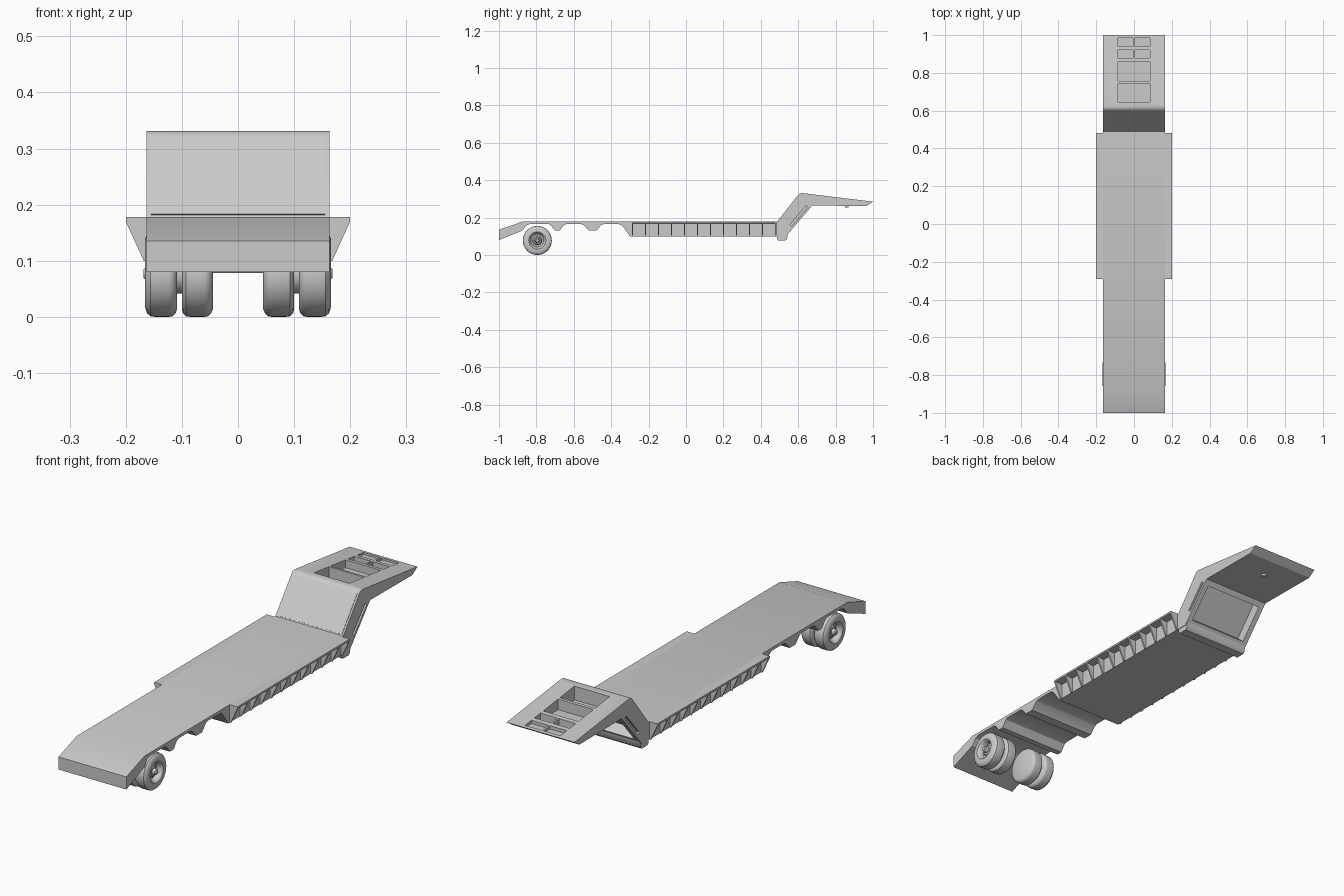
import bpy, bmesh, math
from mathutils import Vector

if "Cube" in bpy.data.objects:
    bpy.data.objects.remove(bpy.data.objects["Cube"])

W = 0.163      # half width of the chassis
DECK = 0.178   # deck height


def finish(name, bm, smooth=None):
    bmesh.ops.recalc_face_normals(bm, faces=bm.faces)
    me = bpy.data.meshes.new(name)
    bm.to_mesh(me)
    bm.free()
    ob = bpy.data.objects.new(name, me)
    bpy.context.collection.objects.link(ob)
    bpy.ops.object.select_all(action='DESELECT')
    bpy.context.view_layer.objects.active = ob
    ob.select_set(True)
    if smooth:
        bpy.ops.object.shade_smooth_by_angle(angle=math.radians(smooth))
    return ob


def extrude(name, pts, axis, a, b, smooth=None):
    """Closed profile extruded along x (pts are y,z) or y (pts are x,z)."""
    bm = bmesh.new()
    vs = [bm.verts.new((a, p, q) if axis == 'x' else (p, a, q)) for p, q in pts]
    face = bm.faces.new(vs)
    res = bmesh.ops.extrude_face_region(bm, geom=[face])
    move = Vector((b - a, 0, 0)) if axis == 'x' else Vector((0, b - a, 0))
    bmesh.ops.translate(bm, vec=move,
                        verts=[g for g in res['geom'] if isinstance(g, bmesh.types.BMVert)])
    return finish(name, bm, smooth)


def lathe(name, prof, y, z, side=1, seg=40):
    """Profile of (x, radius) points spun around an axle parallel to x."""
    bm = bmesh.new()
    vs = [bm.verts.new((side * x, y, z + r)) for x, r in prof]
    es = [bm.edges.new(p) for p in zip(vs, vs[1:])]
    bmesh.ops.spin(bm, geom=vs + es, cent=(0, y, z), axis=(1, 0, 0),
                   angle=2 * math.pi, steps=seg, use_duplicate=False)
    bmesh.ops.remove_doubles(bm, verts=bm.verts, dist=1e-5)
    return finish(name, bm, 35)


def cut(target, cutter):
    cutter.hide_render = True
    mod = target.modifiers.new("cut", 'BOOLEAN')
    mod.object = cutter
    mod.solver = 'EXACT'
    bpy.context.view_layer.objects.active = target
    bpy.ops.object.modifier_apply(modifier=mod.name)
    bpy.data.objects.remove(cutter, do_unlink=True)


# Chassis: side profile with three wheel arches
chassis = [(-1, 0.135), (-0.875, DECK), (0.49, DECK), (0.49, 0.1), (-0.30, 0.1),
           (-0.335, 0.15), (-0.345, 0.16), (-0.36, 0.165),
           (-0.44, 0.165), (-0.453, 0.16), (-0.48, 0.13),
           (-0.52, 0.13), (-0.547, 0.16), (-0.56, 0.165),
           (-0.64, 0.165), (-0.653, 0.16), (-0.675, 0.13),
           (-0.70, 0.13), (-0.722, 0.157), (-0.735, 0.165),
           (-0.835, 0.165), (-0.855, 0.157), (-0.875, 0.13), (-1, 0.08)]
extrude("chassis", chassis, 'x', -W, W, 30)

# Side deck extensions with triangular outriggers
for s, side in ((1, "right"), (-1, "left")):
    extrude(f"deck_extension_{side}",
            [(s * W, 0.168), (s * 0.2, 0.17), (s * 0.2, DECK), (s * W, DECK)],
            'y', -0.29, 0.483)
    for i in range(12):
        y = -0.29 + i * 0.0696
        extrude(f"outrigger_{side}_{i + 1}",
                [(s * W, 0.1), (s * 0.168, 0.1), (s * 0.2, 0.17), (s * W, 0.17)],
                'y', y, y + 0.007)

# Gooseneck body
neck = extrude("gooseneck",
               [(0.49, 0.1), (0.49, DECK), (0.603, 0.323), (0.61, 0.329), (0.62, 0.331),
                (1.0, 0.285), (0.965, 0.262), (0.675, 0.264), (0.535, 0.1)],
               'x', -W, W, 30)

# Recess in the underside of the sloping neck
d = Vector((0.14, 0.164)).normalized()
n = Vector((d.y, -d.x))
base = Vector((0.535, 0.1))
quad = lambda t0, t1, o0, o1: [base + d * t + n * o
                               for t, o in ((t0, o0), (t1, o0), (t1, o1), (t0, o1))]
cut(neck, extrude("recess_cutter", quad(0.03, 0.19, -0.045, 0.03), 'x', -0.14, 0.14))

# Long slots in the sides of the neck
for s in (1, -1):
    cut(neck, extrude("slot_cutter", quad(0.06, 0.195, -0.024, -0.012),
                      'x', s * 0.153, s * 0.2))

# Open bays in the top of the neck
for y0, y1, floor, halves in ((0.645, 0.745, 0.268, 1), (0.757, 0.86, 0.268, 1),
                              (0.878, 0.92, 0.27, 2), (0.94, 0.984, 0.278, 2)):
    spans = [(-0.085, 0.085)] if halves == 1 else [(-0.085, -0.004), (0.004, 0.085)]
    for x0, x1 in spans:
        cut(neck, extrude("bay_cutter", [(y0, floor), (y1, floor), (y1, 0.4), (y0, 0.4)],
                          'x', x0, x1))

# Thin cover panel on the front slope
f = Vector((0.113, 0.145)).normalized()
fn = Vector((-f.y, f.x))
p0, p1 = Vector((0.49, DECK)) + f * 0.005, Vector((0.603, 0.323)) - f * 0.006
extrude("slope_panel", [p0 - fn * 0.002, p1 - fn * 0.002, p1 + fn * 0.002, p0 + fn * 0.002],
        'x', -0.155, 0.155)

# Foot bar below the neck and the coupling pin
extrude("foot_bar", [(0.485, 0.101), (0.487, 0.085), (0.493, 0.078), (0.532, 0.078),
                     (0.54, 0.085), (0.545, 0.112), (0.53, 0.112), (0.52, 0.101)],
        'x', -W + 0.003, W - 0.003, 40)
bm = bmesh.new()
bmesh.ops.create_cone(bm, cap_ends=True, segments=20, radius1=0.01, radius2=0.01, depth=0.012)
bmesh.ops.translate(bm, verts=bm.verts, vec=(0, 0.86, 0.259))
finish("coupling_pin", bm, 35)

# Twin wheels on the rear axle line
AY, AZ, R = -0.795, 0.0775, 0.0775
for s, side in ((1, "right"), (-1, "left")):
    lathe(f"inner_tyre_{side}",
          [(0.045, 0), (0.045, 0.064), (0.048, 0.071), (0.054, R - 0.001), (0.060, R),
           (0.085, R), (0.093, R - 0.001), (0.098, 0.071), (0.1, 0.064), (0.1, 0)],
          AY, AZ, s)
    lathe(f"wheel_spacer_{side}", [(0.095, 0), (0.095, 0.036), (0.113, 0.036), (0.113, 0)],
          AY, AZ, s)
    lathe(f"outer_tyre_{side}",
          [(0.109, 0), (0.109, 0.064), (0.111, 0.071), (0.117, R - 0.001), (0.123, R),
           (0.148, R), (0.156, R - 0.001), (0.162, 0.071), (0.166, 0.06), (0.166, 0.046),
           (0.163, 0.042), (0.158, 0.039), (0.142, 0.034), (0.140, 0.024), (0.140, 0)],
          AY, AZ, s)
    lathe(f"hub_{side}",
          [(0.138, 0.026), (0.148, 0.024), (0.152, 0.020), (0.152, 0.014), (0.164, 0.012),
           (0.168, 0.008), (0.168, 0)], AY, AZ, s, 24)
